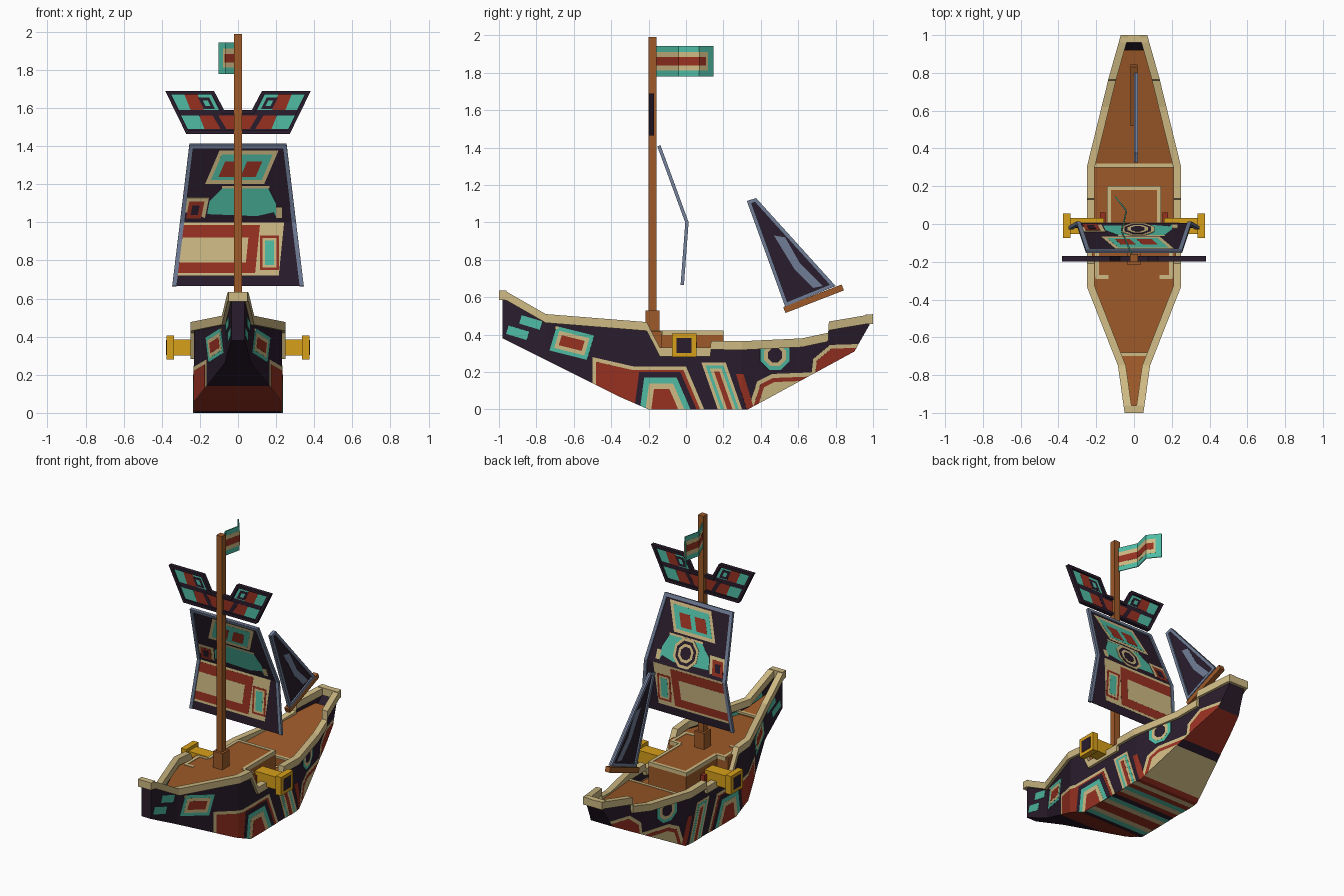
import bpy, bmesh, math
from mathutils import Vector

cube = bpy.data.objects.get("Cube")
if cube:
    bpy.data.objects.remove(cube, do_unlink=True)


# Materials
def material(name, red, green, blue):
    linear = [(c / 255) ** 2.2 for c in (red, green, blue)] + [1]
    mat = bpy.data.materials.new(name)
    mat.use_nodes = True
    mat.diffuse_color = linear
    mat.node_tree.nodes["Principled BSDF"].inputs["Base Color"].default_value = linear
    return mat


DARK = material("dark plum paint", 46, 34, 48)
RED = material("brick red paint", 150, 52, 38)
TAN = material("pale tan trim", 205, 184, 130)
TEAL = material("teal paint", 80, 186, 162)
WOOD = material("brown deck wood", 156, 90, 45)
SLATE = material("slate blue edging", 112, 125, 150)
GOLD = material("gold metal", 214, 158, 32)
SIDES = (("left", 1), ("right", -1))


# Helpers
def finish(name, bm, *materials):
    bmesh.ops.recalc_face_normals(bm, faces=bm.faces)
    mesh = bpy.data.meshes.new(name)
    bm.to_mesh(mesh)
    bm.free()
    for mat in materials:
        mesh.materials.append(mat)
    obj = bpy.data.objects.new(name, mesh)
    bpy.context.collection.objects.link(obj)
    return obj


def follow(points, t):
    """Value of a broken line at t."""
    for (a, va), (b, vb) in zip(points, points[1:]):
        if t <= b:
            return va + (vb - va) * max(0, t - a) / (b - a)
    return points[-1][1]


def box(name, mat, centre, size, tilt=0):
    bm = bmesh.new()
    bmesh.ops.create_cube(bm, size=1)
    obj = finish(name, bm, mat)
    obj.location, obj.scale = centre, size
    obj.rotation_euler.x = tilt


def loft(name, materials, stations, section, closed=True, rule=None):
    """Skin between cross-sections taken at each y station."""
    bm = bmesh.new()
    rings = [[bm.verts.new((x, y, z)) for x, z in section(y)] for y in stations]
    count = len(rings[0])
    for near, far, y, y_next in zip(rings, rings[1:], stations, stations[1:]):
        for i in range(count if closed else count - 1):
            j = (i + 1) % count
            face = bm.faces.new((near[i], near[j], far[j], far[i]))
            if rule:
                face.material_index = rule(i, (y + y_next) / 2)
    for ring in (rings[0], rings[-1]):
        bm.faces.new(ring)
    finish(name, bm, *materials)


def sheet(name, mat, outline, surface, thick=.003, inset=0, hollow=False, clips=()):
    """Flat outline, shrunk or hollowed, clipped, folded at the cuts and laid on a surface."""
    place, axis, cuts = surface
    bm = bmesh.new()
    face = bm.faces.new([bm.verts.new((u, v, 0)) for u, v in outline])
    bm.normal_update()
    if inset:
        rim = bmesh.ops.inset_individual(bm, faces=[face], thickness=inset, use_even_offset=True)
        bmesh.ops.delete(bm, geom=[face] if hollow else rim["faces"], context="FACES")

    def slice_at(point, normal, clear):
        geom = bm.verts[:] + bm.edges[:] + bm.faces[:]
        bmesh.ops.bisect_plane(bm, geom=geom, plane_co=point, plane_no=normal, clear_outer=clear)

    for (a, va), (b, vb) in zip(clips, clips[1:]):
        slice_at((a, va, 0), (vb - va, a - b, 0), True)
    for cut in cuts:
        normal = Vector((1 - axis, axis, 0))
        slice_at(normal * cut, normal, False)
    for vert in bm.verts:
        vert.co = place(vert.co.x, vert.co.y)
    solid = finish(name, bm, mat).modifiers.new("thickness", "SOLIDIFY")
    solid.thickness, solid.offset = thick, 0


def nested(name, colours, outline, surface, step=.02, level=0, clips=()):
    """Bands of paint, one inside the other."""
    for i, mat in enumerate(colours):
        sheet(f"{name}_band_{i}", mat, outline, surface, .003 + .0012 * (level + i), step * i, False, clips)


def slab(u, v, width, height, lean=0, slope=0):
    corners = ((-1, -1), (1, -1), (1, 1), (-1, 1))
    return [(u + (i * width + j * height * lean) / 2, v + (j * height + i * width * slope) / 2)
            for i, j in corners]


def octagon(u, v, radius):
    angles = [(i + .5) * math.pi / 4 for i in range(8)]
    return [(u + radius * math.cos(a), v + radius * math.sin(a)) for a in angles]


# Hull lines: half width, keel height and rail height along y
PLAN = [(-1, .05), (-.75, .085), (-.33, .25), (.3, .25), (.77, .135), (1, .07)]
KEEL = [(-.98, .38), (-.36, .07), (-.2, 0), (.33, 0), (.9, .31), (.98, .45)]
RAIL = [(-1, .635), (-.96, .63), (-.75, .51), (-.21, .467), (-.14, .33), (.13, .33), (.134, .367),
        (.3, .365), (.62, .38), (.76, .41), (.764, .47), (1, .51)]
STRIPES = [DARK, TEAL, TAN, RED, RED, TAN, TEAL, DARK, RED, TAN, TEAL, RED, TAN]
BOTTOM = [(-.5, DARK), (-.22, RED)]
BOTTOM += [(round(-.18 + .04 * i, 2), mat) for i, mat in enumerate(STRIPES)]
BOTTOM += [(.36, RED), (.6, TAN), (.65, DARK), (.9, RED), (1, DARK)]
PAINTS = [DARK, RED, TAN, TEAL]


def half(y):
    return follow(PLAN, y) - .018


def hull_section(y):
    w, low, top = half(y), follow(KEEL, y), follow(RAIL, y) - .02
    return [(-w, top), (-w, low), (w, low), (w, top)]


def hull_paint(side, y):
    return PAINTS.index(next(mat for end, mat in BOTTOM if y <= end)) if side == 1 else 0


lines = {y for table in (PLAN, KEEL, RAIL, BOTTOM) for y, _ in table}
loft("hull", PAINTS, sorted(y for y in lines if abs(y) <= .98), hull_section, False, hull_paint)

# Rails with end pieces
rail_stations = sorted({y for table in (PLAN, RAIL) for y, _ in table})
for word, side in SIDES:
    def rail_section(y):
        outer, top = follow(PLAN, y), follow(RAIL, y)
        inner, low = max(outer - .042, .012), top - .047
        return [(side * x, z) for x, z in ((outer, top), (inner, top), (inner, low), (outer, low))]
    loft(word + "_rail", [TAN], rail_stations, rail_section)
box("bow_rail", TAN, (0, -.98, .61), (.098, .04, .05))
box("stern_rail", TAN, (0, .98, .483), (.145, .04, .05))


# Decks
def deck(name, start, end, z_start, z_end, depth):
    def section(y):
        w, top = half(y) - .01, follow([(start, z_start), (end, z_end)], y)
        return [(-w, top), (w, top), (w, top - depth), (-w, top - depth)]
    middle = [y for y, _ in PLAN if start < y < end]
    loft(name, [WOOD], [start] + middle + [end], section)


deck("bow_deck", -.97, -.69, .5, .44, .07)
deck("fore_deck", -.69, -.13, .42, .42, .15)
deck("waist_deck", -.13, .31, .25, .25, .03)
deck("rear_deck", .31, .92, .325, .415, .07)
box("cabin", WOOD, (0, .03, .33), (.28, .34, .18))
box("bow_deck_edge", TAN, (0, -.69, .437), (.19, .02, .014))
box("rear_deck_edge", TAN, (0, .31, .322), (.45, .02, .014))
box("cabin_back_edge", TAN, (0, .19, .41), (.286, .022, .026))
for word, side in SIDES:
    box(word + "_cabin_edge", TAN, (side * .132, .035, .41), (.022, .33, .026))
    box(word + "_step_edge", TAN, (side * .17, -.135, .41), (.075, .02, .026))
    box(word + "_deck_stripe", TAN, (side * .196, -.205, .42), (.02, .15, .006))
    box(word + "_deck_corner", TAN, (side * .17, -.28, .42), (.07, .02, .006))

    # Cannons
    box(word + "_cannon_barrel", GOLD, (side * .25, -.01, .343), (.18, .085, .085))
    box(word + "_cannon_muzzle", GOLD, (side * .355, -.01, .343), (.04, .13, .125))
    box(word + "_cannon_bore", DARK, (side * .375, -.01, .343), (.004, .08, .08))
    box(word + "_cannon_carriage", RED, (side * .165, 0, .31), (.03, .12, .1))


# Painted hull markings, clipped along the keel
def hull_mark(name, colours, outline, step=.02, level=0):
    folds = [y for y, _ in PLAN[1:-1]]
    for word, side in SIDES:
        surface = (lambda y, z: (side * half(y), y, z), 0, folds)
        nested(f"{word}_{name}", colours, outline, surface, step, level, KEEL)


hull_mark("bow_eye_upper", [TEAL], slab(-.83, .465, .11, .045, .3, -.3))
hull_mark("bow_eye_lower", [TEAL], slab(-.9, .41, .11, .045, .3, -.3))
hull_mark("fore_panel", [TEAL, TAN, RED], slab(-.61, .355, .2, .13, .3, -.25))
hull_mark("arch_border", [TAN, RED], [(-.5, 0), (-.5, .28), (-.28, .23), (0, .23), (.14, -.1)])
hull_mark("arch", [DARK, TEAL, TAN, RED], [(-.29, -.1), (-.25, .2), (-.03, .2), (.1, -.1)], .03, 2)
hull_mark("slanted_panel", [TAN, TEAL, TAN, RED], slab(.2, .1, .13, .3, -.35), .016)
hull_mark("middle_stripe", [RED], slab(.32, .08, .04, .22, -.3))
hull_mark("ring", [TEAL, TAN, DARK], octagon(.475, .29, .085), .02, 3)
hull_mark("quarter", [TAN, RED, TAN], [(.3, -.1), (.38, .15), (.46, .19), (.72, .2), (.6, -.1)], .022)
hull_mark("stern_patch", [TAN, RED], [(.66, .1), (.68, .27), (.77, .345), (.93, .35), (.95, .2)])

# Mast
box("mast", WOOD, (0, -.18, 1.2), (.042, .042, 1.58))
box("mast_foot", WOOD, (0, -.18, .475), (.07, .075, .11))

# Main sail: folded cloth with edging and painted motifs
SAIL = [(.665, -.02), (1, .005), (1.41, -.145)]
cloth = (lambda x, z: (x, follow(SAIL, z), z), 1, [1])
cloth_back = (lambda x, z: (x, follow(SAIL, z) + .004, z), 1, [])
top_edge = [(-.255, 1.41), (.255, 1.41)]
sheet("main_sail", DARK, top_edge + [(.345, .665), (-.345, .665)], cloth)
sheet("main_sail_edging", SLATE, top_edge + [(.351, .62), (-.351, .62)], cloth, .018, .022, True,
      [(-1, .665), (1, .665)])
nested("sail_crest", [TAN, TEAL], slab(.02, 1.29, .31, .175, .43), cloth, level=1)
for word, x in (("one", -.045), ("two", .07)):
    nested("sail_crest_block_" + word, [RED], slab(x, 1.28, .08, .08, .43), cloth, level=3)
dome = [(-.17, 1), (-.15, 1.11), (-.08, 1.18), (.16, 1.18), (.2, 1.1), (.2, 1)]
nested("sail_dome", [TEAL], dome, cloth, level=1)
nested("sail_dome_edge", [TAN], slab(.04, 1.185, .25, .012), cloth, level=2)
nested("sail_left_cheek", [TAN, RED, DARK], slab(-.225, 1.065, .12, .13, .2), cloth, level=1)
nested("sail_right_cheek", [TAN], slab(.215, 1.04, .03, .08), cloth, level=1)
nested("sail_lower_border", [TAN], slab(-.042, .86, .54, .28, .1), cloth, level=1)
nested("sail_lower_field", [RED], slab(-.105, .86, .415, .25, .1), cloth, level=2)
nested("sail_lower_block", [TAN], slab(-.132, .855, .36, .13, .1), cloth, level=3)
nested("sail_patch", [RED, TAN, TEAL], slab(.165, .84, .1, .18), cloth, .013, 2)
nested("sail_ring", [TAN, DARK, TAN, DARK], octagon(.02, 1.1, .095), cloth_back, .017)

# Winged top sail
upright = (lambda x, z: (x, -.184, z), 0, [])
wing = [(.073, 1.59), (.126, 1.69), (.382, 1.69), (.272, 1.465)]
wings = wing + [(-x, z) for x, z in reversed(wing)]
sheet("top_sail", DARK, wings, upright)
sheet("top_sail_edging", DARK, wings, upright, .028, .018, True)
nested("top_sail_band", [RED], slab(0, 1.525, .4, .07), upright, level=1)
for word, side in SIDES:
    for name, colours, level, shape in (
            ("wing_tip", [TEAL], 1, slab(.225, 1.63, .21, .08, .5)),
            ("wing_stripe", [RED], 2, slab(.23, 1.63, .07, .08, .4)),
            ("wing_eye", [DARK, TEAL], 3, slab(.165, 1.625, .06, .06, .5)),
            ("wing_root", [TEAL], 2, slab(.24, 1.525, .1, .07, .4)),
            ("wing_bar", [DARK], 3, slab(.1, 1.53, .03, .08, .6))):
        nested(f"{word}_{name}", colours, [(side * x, z) for x, z in shape], upright, .015, level)

# Rear sail and boom
midline = (lambda y, z: (.01, y, z), 0, [])
fin = [(.325, 1.115), (.375, 1.13), (.8, .66), (.53, .55)]
flash = [(.47, .93), (.53, .92), (.61, .78), (.73, .66), (.68, .65), (.58, .75)]
sheet("rear_sail", DARK, fin, midline)
sheet("rear_sail_edging", SLATE, fin, midline, .022, .02, True)
nested("rear_sail_flash", [SLATE], flash, midline, level=2)
box("boom", WOOD, (0, .682, .592), (.035, .335, .034), math.atan2(.12, .31))

# Waving flag
WAVE = [(-.165, -.01), (-.04, -.065), (.07, -.04), (.145, -.1)]
breeze = (lambda y, z: (follow(WAVE, y), y, z), 0, [-.04, .07])
nested("flag", [TEAL], slab(-.01, 1.862, .31, .165), breeze, level=3)
nested("flag_field", [TAN], slab(-.025, 1.862, .28, .1), breeze, level=4)
nested("flag_stripe", [RED], slab(-.03, 1.862, .27, .045), breeze, level=5)
